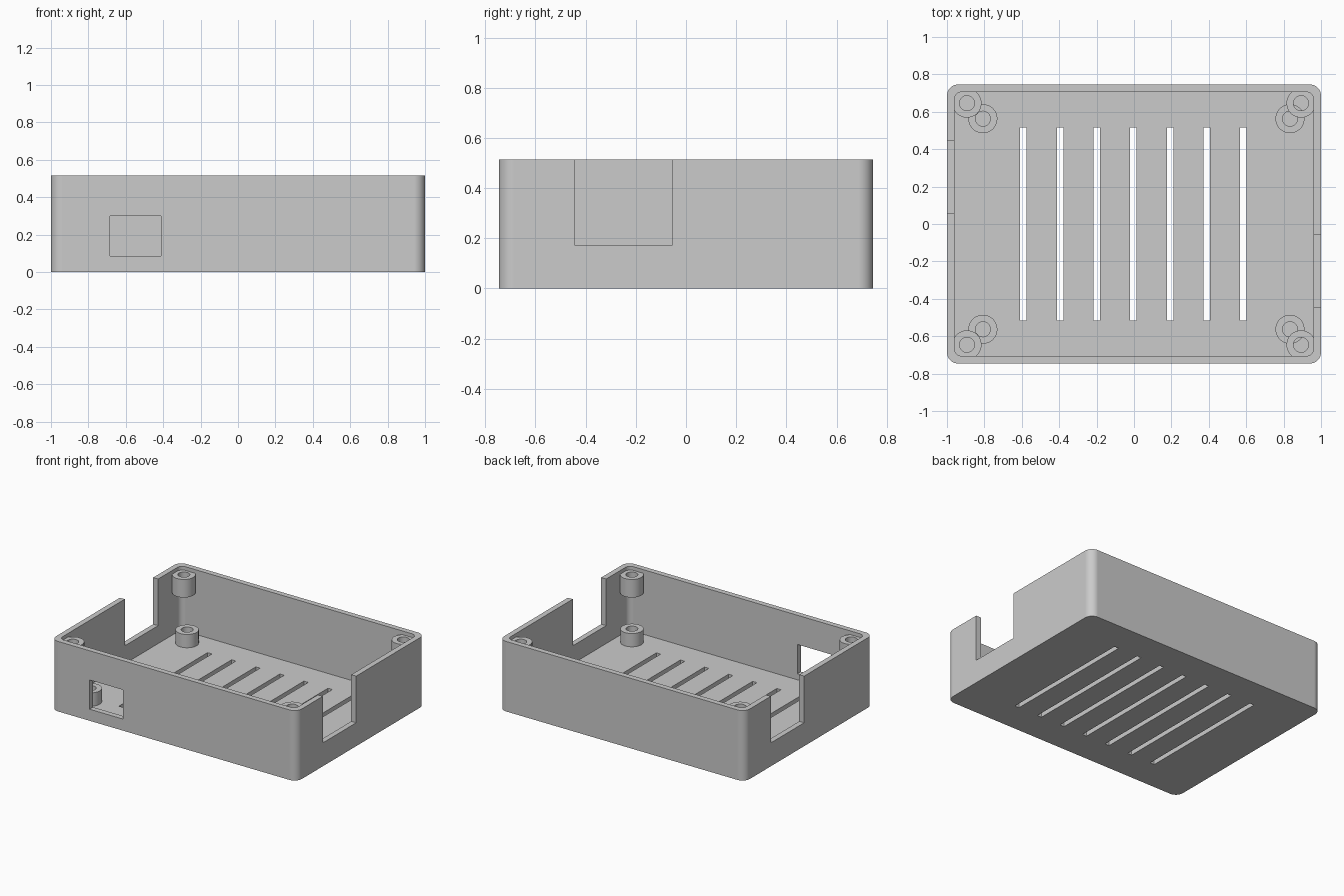
import bpy
import bmesh
from math import cos, sin, pi, radians

cube = bpy.data.objects.get("Cube")
if cube:
    bpy.data.objects.remove(cube, do_unlink=True)

GREY = (0.6, 0.6, 0.6, 1)
grey = bpy.data.materials.new("plain grey")
grey.use_nodes = True
grey.diffuse_color = GREY
grey.node_tree.nodes["Principled BSDF"].inputs["Base Color"].default_value = GREY

HX, HY, H = 1.0, 0.746, 0.515    # outer half sizes and height
WALL = 0.04


def make_object(name, bm):
    bmesh.ops.recalc_face_normals(bm, faces=bm.faces)
    mesh = bpy.data.meshes.new(name)
    bm.to_mesh(mesh)
    bm.free()
    obj = bpy.data.objects.new(name, mesh)
    bpy.context.collection.objects.link(obj)
    mesh.materials.append(grey)
    return obj


def rounded_block(name, hx, hy, r, z0, z1, steps=10):
    """Upright block with rounded vertical corners."""
    bm = bmesh.new()
    ring = []
    for k, (sx, sy) in enumerate([(1, 1), (-1, 1), (-1, -1), (1, -1)]):
        for i in range(steps + 1):
            a = (k + i / steps) * pi / 2
            ring.append(bm.verts.new((sx * (hx - r) + r * cos(a),
                                      sy * (hy - r) + r * sin(a), z0)))
    base = bm.faces.new(ring)
    ext = bmesh.ops.extrude_face_region(bm, geom=[base])
    top = [v for v in ext["geom"] if isinstance(v, bmesh.types.BMVert)]
    bmesh.ops.translate(bm, verts=top, vec=(0, 0, z1 - z0))
    return make_object(name, bm)


def add_box(bm, x0, x1, y0, y1, z0, z1):
    for v in bmesh.ops.create_cube(bm, size=1)["verts"]:
        v.co.x = x0 if v.co.x < 0 else x1
        v.co.y = y0 if v.co.y < 0 else y1
        v.co.z = z0 if v.co.z < 0 else z1


def cut(target, cutter):
    cutter.hide_render = True
    mod = target.modifiers.new("cut", "BOOLEAN")
    mod.operation = "DIFFERENCE"
    mod.solver = "EXACT"
    mod.object = cutter
    bpy.context.view_layer.objects.active = target
    bpy.ops.object.modifier_apply(modifier=mod.name)
    bpy.data.objects.remove(cutter, do_unlink=True)


def smooth(obj):
    bpy.ops.object.select_all(action="DESELECT")
    obj.select_set(True)
    bpy.context.view_layer.objects.active = obj
    bpy.ops.object.shade_smooth_by_angle(angle=radians(30))


def tube(name, x, y, z0, z1, outer=0.0775, inner=0.04, sides=40):
    """Hollow screw post."""
    bm = bmesh.new()
    rings = []
    for r, z in [(outer, z0), (outer, z1), (inner, z1), (inner, z0)]:
        rings.append([bm.verts.new((x + r * cos(2 * pi * i / sides),
                                    y + r * sin(2 * pi * i / sides), z))
                      for i in range(sides)])
    for k in range(4):
        a, b = rings[k], rings[(k + 1) % 4]
        for i in range(sides):
            j = (i + 1) % sides
            bm.faces.new((a[i], a[j], b[j], b[i]))
    smooth(make_object(name, bm))


# Open tray
case = rounded_block("case_shell", HX, HY, 0.06, 0, H)
cut(case, rounded_block("cavity", HX - WALL, HY - WALL, 0.04, WALL, H + 0.2))

# Side notches, front window and floor vents
openings = bmesh.new()
add_box(openings, 0.9, 1.1, -0.443, -0.055, 0.172, H + 0.1)
add_box(openings, -1.1, -0.9, 0.055, 0.443, 0.172, H + 0.1)
add_box(openings, -0.685, -0.412, -HY - 0.1, -HY + 0.1, 0.085, 0.3)
for i in range(7):
    x = (i - 3) * 0.196 - 0.003
    add_box(openings, x - 0.0175, x + 0.0175, -0.516, 0.516, -0.1, 0.07)
cut(case, make_object("openings", openings))
smooth(case)
case.modifiers.new("even shading", "WEIGHTED_NORMAL").keep_sharp = True

# Board posts on the floor and lid posts hung in the corners
for sy, end in [(-1, "front"), (1, "back")]:
    for sx, side, board_x in [(-1, "right", -0.808), (1, "left", 0.834)]:
        tube(f"board_post_{end}_{side}", board_x, sy * 0.563, WALL - 0.005, 0.138)
        tube(f"lid_post_{end}_{side}", sx * 0.893, sy * 0.646, 0.355, 0.488)
